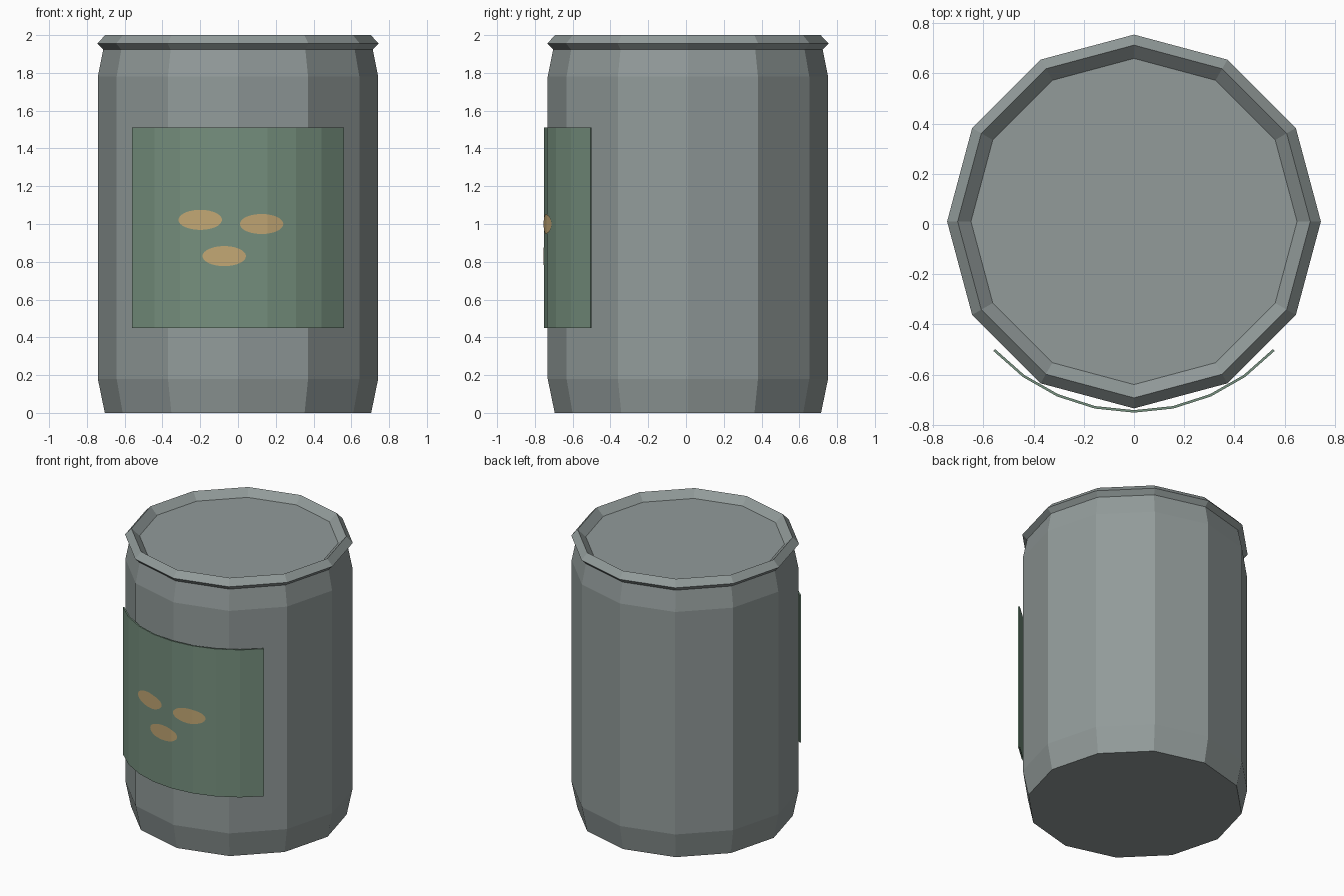
import bpy, bmesh, math

if "Cube" in bpy.data.objects:
    bpy.data.objects.remove(bpy.data.objects["Cube"])

SIDES = 12
CY = 0.01                      # y of the can axis
R_IN, R_OUT = 0.752, 0.762     # label shell radii
ARC = math.radians(47.4)       # half angle of the label
SEGS = 8


def material(name, rgb):
    m = bpy.data.materials.new(name)
    lin = [((c / 255 + 0.055) / 1.055) ** 2.4 for c in rgb]
    m.diffuse_color = (*lin, 1)
    m.use_nodes = True
    m.node_tree.nodes["Principled BSDF"].inputs["Base Color"].default_value = m.diffuse_color
    return m


METAL = material("grey metal", (146, 155, 154))
GREEN = material("label green", (118, 144, 126))
ORANGE = material("spot tan", (194, 167, 116))


def make(name, bm, mat):
    me = bpy.data.meshes.new(name)
    bm.to_mesh(me)
    bm.free()
    me.materials.append(mat)
    ob = bpy.data.objects.new(name, me)
    bpy.context.collection.objects.link(ob)
    return ob


def lathe(name, profile, mat, closed=False):
    """Spin a radius/height profile; open profiles get flat caps."""
    bm = bmesh.new()
    rings = [[bm.verts.new((r * math.cos(2 * math.pi * i / SIDES),
                            CY + r * math.sin(2 * math.pi * i / SIDES), z))
              for i in range(SIDES)] for r, z in profile]
    pairs = list(zip(rings, rings[1:]))
    if closed:
        pairs.append((rings[-1], rings[0]))
    else:
        bm.faces.new(rings[0])
        bm.faces.new(rings[-1])
    for a, b in pairs:
        for i in range(SIDES):
            j = (i + 1) % SIDES
            bm.faces.new((a[i], a[j], b[j], b[i]))
    bmesh.ops.recalc_face_normals(bm, faces=bm.faces)
    return make(name, bm, mat)


# Can body with tapered ends, and a diamond-section rim
lathe("can_body", [(0.705, 0), (0.742, 0.18), (0.742, 1.78), (0.708, 1.95)], METAL)
lathe("can_rim", [(0.7, 1.91), (0.745, 1.955), (0.703, 2.0), (0.65, 1.95)], METAL, True)

# Curved label wrapped around the front
bm = bmesh.new()
sections = []
for i in range(SEGS + 1):
    a = ARC * (2 * i / SEGS - 1)
    sections.append([bm.verts.new((r * math.sin(a), CY - r * math.cos(a), z))
                     for r, z in ((R_OUT, 0.45), (R_OUT, 1.51), (R_IN, 1.51), (R_IN, 0.45))])
for a, b in zip(sections, sections[1:]):
    for k in range(4):
        n = (k + 1) % 4
        bm.faces.new((a[k], b[k], b[n], a[n]))
bm.faces.new(sections[0])
bm.faces.new(sections[-1])
bmesh.ops.recalc_face_normals(bm, faces=bm.faces)
make("label", bm, GREEN)

# Tan oval spots lying on the label facets
CORNERS = [(R_OUT * math.sin(t), CY - R_OUT * math.cos(t))
           for t in (ARC * (2 * i / SEGS - 1) for i in range(SEGS + 1))]


def label_y(x):
    for (x0, y0), (x1, y1) in zip(CORNERS, CORNERS[1:]):
        if x0 <= x <= x1:
            return y0 + (y1 - y0) * (x - x0) / (x1 - x0) - 0.003


def spot(name, cx, cz, half_w=0.115, half_h=0.053, steps=20):
    xs = [cx - half_w * math.cos(math.pi * i / steps) for i in range(steps + 1)]
    xs += [x for x, _ in CORNERS if abs(x - cx) < half_w - 0.001]
    xs = sorted(set(round(x, 5) for x in xs))
    bm = bmesh.new()
    cols = []
    for x in xs:
        h = half_h * math.sqrt(max(0.0001, 1 - ((x - cx) / half_w) ** 2))
        cols.append([bm.verts.new((x, label_y(x), cz + s * h)) for s in (-1, 1)])
    for a, b in zip(cols, cols[1:]):
        bm.faces.new((a[0], b[0], b[1], a[1]))
    make(name, bm, ORANGE)


for n, (x, z) in enumerate([(-0.2, 1.022), (0.125, 1.0), (-0.073, 0.83)]):
    spot(f"label_spot_{n + 1}", x, z)
